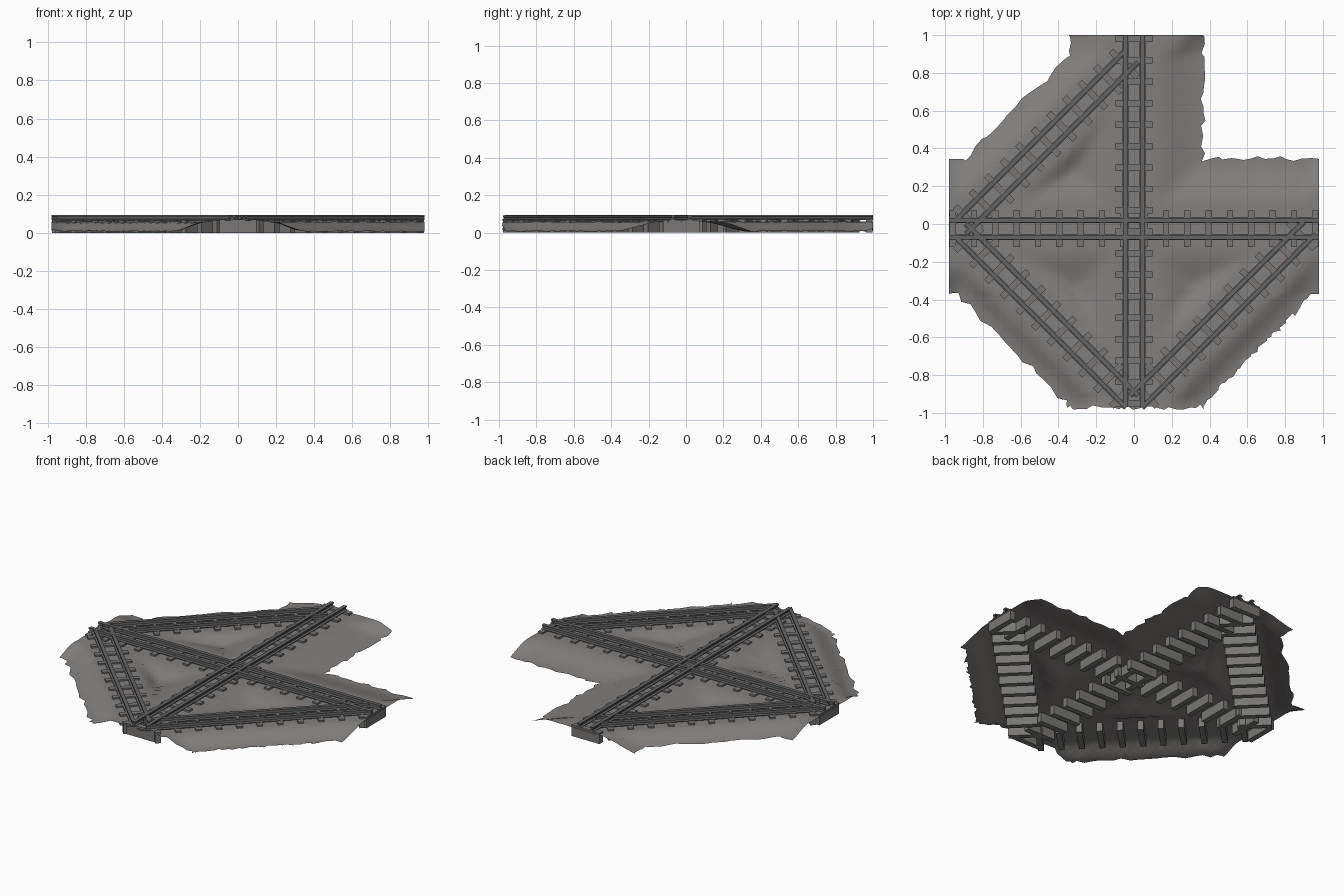
import bpy, bmesh, math, random
from mathutils import Vector

if "Cube" in bpy.data.objects:
    bpy.data.objects.remove(bpy.data.objects["Cube"])
random.seed(4)

def material(name, col):
    m = bpy.data.materials.new(name)
    m.diffuse_color = (*col, 1)
    m.use_nodes = True
    m.node_tree.nodes["Principled BSDF"].inputs["Base Color"].default_value = m.diffuse_color
    return m

GRAVEL = material("gravel grey", (0.225, 0.21, 0.203))
TIE = material("tie grey", (0.19, 0.185, 0.18))
STEEL = material("rail steel", (0.13, 0.13, 0.13))

def make_object(name, bm, mat):
    me = bpy.data.meshes.new(name)
    bm.to_mesh(me)
    bm.free()
    me.materials.append(mat)
    ob = bpy.data.objects.new(name, me)
    bpy.context.collection.objects.link(ob)
    return ob

# Tracks: name, start, end, distance to bed edge, first tie offset, rail top
TRACKS = [
    ("north_south", (0.0, -0.97), (0.0, 1.0), 0.36, 0.02, 0.094),
    ("east_west", (-0.98, -0.025), (0.98, -0.025), 0.36, 0.02, 0.093),
    ("north_west", (-0.92, -0.02), (-0.01, 0.89), 0.24, 0.06, 0.092),
    ("south_west", (-0.92, -0.03), (-0.01, -0.94), 0.24, 0.06, 0.092),
    ("south_east", (0.01, -0.94), (0.93, -0.02), 0.24, 0.06, 0.092),
]

def bed_height(x, y):
    best = 0.0
    for _, a, b, w, _, _ in TRACKS:
        a, b, p = Vector(a), Vector(b), Vector((x, y))
        d = (b - a).normalized()
        off = abs(d.x * (p - a).y - d.y * (p - a).x)
        t = min(1, max(0, (off - 0.11) / (w - 0.11)))
        best = max(best, 1 - t * t * (3 - 2 * t))
    return 0.008 + 0.05 * best

# Gravel bed: grid cut along the outline, then raised along the tracks
bm = bmesh.new()
bmesh.ops.create_grid(bm, x_segments=56, y_segments=56, size=1.02)
CUTS = [((0.98, 0), (1, 0)), ((-0.98, 0), (-1, 0)), ((0, 1), (0, 1)), ((0, -0.97), (0, -1)),
        ((0.365, 0), (1, 0)), ((-0.345, 0), (-1, 0)), ((0, 0.345), (0, 1)), ((0, -0.37), (0, -1)),
        ((0.66, -0.66), (1, -1)), ((-0.655, -0.655), (-1, -1)), ((-0.62, 0.62), (-1, 1))]
for co, no in CUTS:
    bmesh.ops.bisect_plane(bm, geom=bm.verts[:] + bm.edges[:] + bm.faces[:], dist=1e-5,
                           plane_co=(*co, 0), plane_no=(*no, 0))

def inside(c):
    x, y = c.x, c.y
    if abs(x) > 0.98 or y > 1 or y < -0.97:
        return False
    if -0.345 < x < 0.365 or -0.37 < y < 0.345:
        return True
    return (x < 0 or y < 0) and x - y < 1.32 and -x - y < 1.31 and y - x < 1.24

bmesh.ops.delete(bm, geom=[f for f in bm.faces if not inside(f.calc_center_median())],
                 context='FACES')
bmesh.ops.remove_doubles(bm, verts=bm.verts[:], dist=0.004)
for v in bm.verts:
    x, y = v.co.x, v.co.y
    v.co.z = bed_height(x, y) + random.uniform(-0.0015, 0.0015)
    if v.is_boundary and abs(x) < 0.975 and y < 0.995:   # ragged edge
        v.co.x += random.uniform(-0.014, 0.014)
        v.co.y += random.uniform(-0.014, 0.014)
for f in bm.faces:
    f.smooth = True
    f.normal_update()
    if f.normal.z < 0:
        f.normal_flip()
make_object("gravel_bed", bm, GRAVEL)

# Half of a rail cross-section (width, height below rail top)
HALF = [(0.016, -0.027), (0.016, -0.023), (0.005, -0.019), (0.005, -0.010),
        (0.011, -0.008), (0.011, 0.0)]
PROFILE = HALF + [(-w, h) for w, h in reversed(HALF)]

def add_rail(bm, a, b, side, top):
    d = (b - a).normalized()
    n = Vector((-d.y, d.x))
    rings = []
    for p in (a, b):
        ring = []
        for w, h in PROFILE:
            q = p + n * (side + w)
            ring.append(bm.verts.new((q.x, q.y, top + h)))
        rings.append(ring)
    k = len(PROFILE)
    for i in range(k):
        j = (i + 1) % k
        bm.faces.new((rings[0][i], rings[0][j], rings[1][j], rings[1][i]))
    bm.faces.new(rings[0])
    bm.faces.new(rings[1])

def add_box(bm, centre, d, length, width, z0, z1):
    n = Vector((-d.y, d.x))
    vs = []
    for z in (z0, z1):
        for s, t in ((-1, -1), (1, -1), (1, 1), (-1, 1)):
            q = centre + n * (s * length / 2) + d * (t * width / 2)
            vs.append(bm.verts.new((q.x, q.y, z)))
    for f in ((3, 2, 1, 0), (4, 5, 6, 7), (0, 1, 5, 4), (1, 2, 6, 5), (2, 3, 7, 6), (3, 0, 4, 7)):
        bm.faces.new([vs[i] for i in f])

for name, a, b, w, first, top in TRACKS:
    a, b = Vector(a), Vector(b)
    d = (b - a).normalized()
    length = (b - a).length
    # Pair of rails
    bm = bmesh.new()
    for side in (-0.045, 0.045):
        add_rail(bm, a, b, side, top)
    bmesh.ops.recalc_face_normals(bm, faces=bm.faces[:])
    make_object(name + "_rails", bm, STEEL)
    # Deep ties, mostly buried in the gravel
    bm = bmesh.new()
    count = round((length - 2 * first) / 0.113)
    step = (length - 2 * first) / count
    for i in range(count + 1):
        add_box(bm, a + d * (first + i * step), d, 0.195, 0.034, 0.0, top - 0.025)
    bmesh.ops.recalc_face_normals(bm, faces=bm.faces[:])
    make_object(name + "_ties", bm, TIE)
